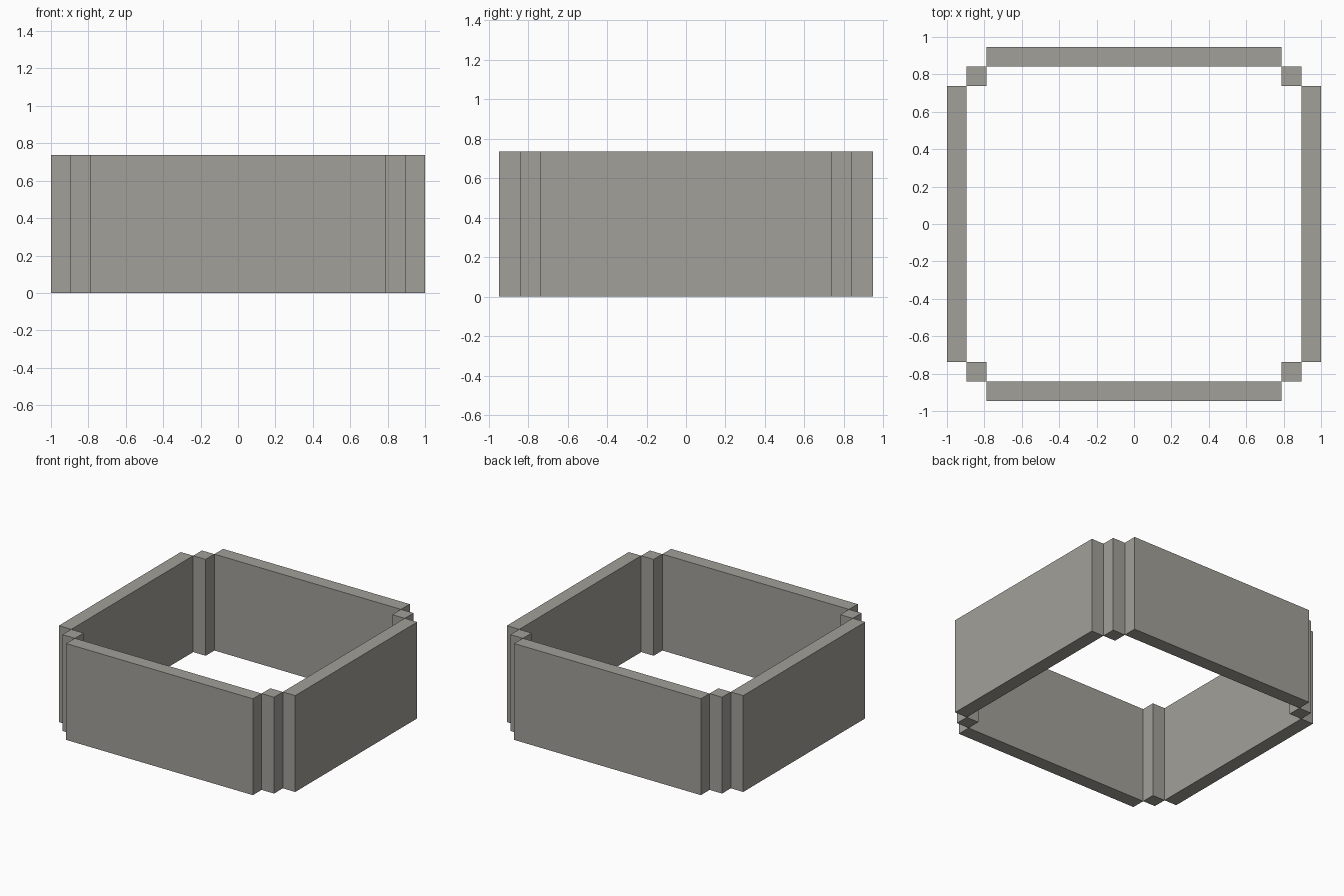
import bpy

if "Cube" in bpy.data.objects:
    bpy.data.objects.remove(bpy.data.objects["Cube"], do_unlink=True)

# The whole ring sits on a block grid: 19 wide, 18 deep, 7 tall
UNIT = 2 / 19
WIDTH, DEPTH, HEIGHT = 19, 18, 7

stone = bpy.data.materials.new("stone_grey")
stone.use_nodes = True
colour = (0.36, 0.35, 0.32, 1)
stone.diffuse_color = colour
stone.node_tree.nodes["Principled BSDF"].inputs["Base Color"].default_value = colour


def block(name, x, y, size_x, size_y):
    """Upright block standing on the floor; all lengths in grid units."""
    bpy.ops.mesh.primitive_cube_add(
        size=1, location=(x * UNIT, y * UNIT, HEIGHT * UNIT / 2))
    ob = bpy.context.object
    ob.name = name
    ob.scale = (size_x * UNIT, size_y * UNIT, HEIGHT * UNIT)
    bpy.ops.object.transform_apply(location=False, rotation=False, scale=True)
    ob.data.materials.append(stone)


edge_x, edge_y = (WIDTH - 1) / 2, (DEPTH - 1) / 2

# Long walls
for side, name in ((-1, "front_wall"), (1, "back_wall")):
    block(name, 0, side * edge_y, WIDTH - 4, 1)
for side, name in ((-1, "right_wall"), (1, "left_wall")):
    block(name, side * edge_x, 0, 1, DEPTH - 4)

# Corner posts bridging the walls diagonally
for sy, end in ((-1, "front"), (1, "back")):
    for sx, side in ((-1, "right"), (1, "left")):
        block(f"{end}_{side}_corner_post", sx * (edge_x - 1), sy * (edge_y - 1), 1, 1)
